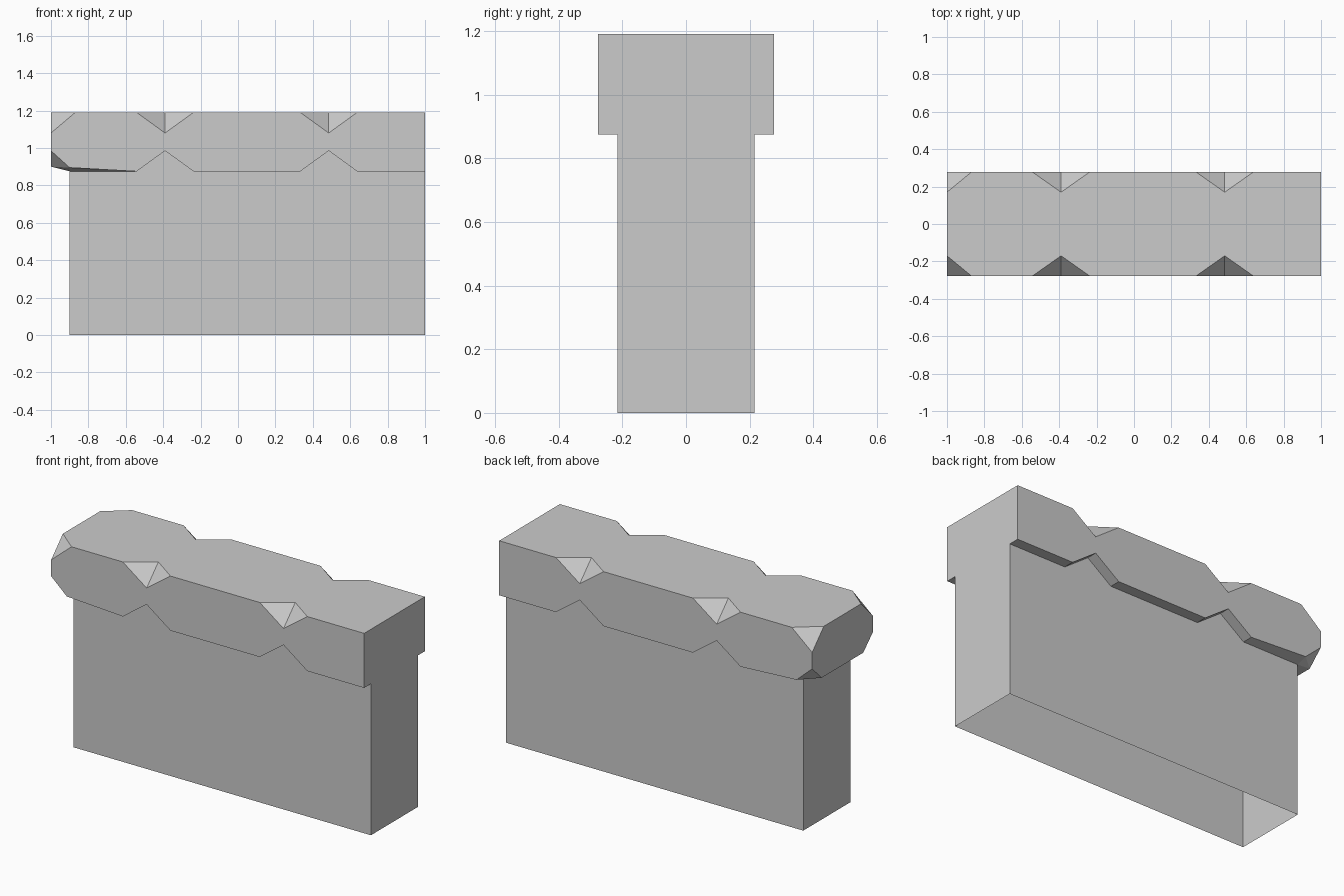
import bpy
import bmesh

cube = bpy.data.objects.get("Cube")
if cube:
    bpy.data.objects.remove(cube, do_unlink=True)

TOP, BASE = 1.19, 0.875       # coping top and underside heights
OUT, IN, DEEP = 0.277, 0.215, 0.17  # half depths: coping, wall, chip bottom
CHIP = 0.11                   # chip height
NOTCHES = (-0.39, 0.485)      # chip centres along the wall
HALF = 0.152                  # chip half width
END = -0.9                    # wall end under the overhang

stone = bpy.data.materials.new("Grey stone")
stone.use_nodes = True
GREY = (0.6, 0.6, 0.6, 1)
stone.diffuse_color = GREY
stone.node_tree.nodes["Principled BSDF"].inputs["Base Color"].default_value = GREY


def build(name, polygons):
    """Join polygons into one flat shaded shell."""
    bm = bmesh.new()
    for poly in polygons:
        bm.faces.new([bm.verts.new(p) for p in poly])
    bmesh.ops.remove_doubles(bm, verts=bm.verts, dist=0.0005)
    bmesh.ops.recalc_face_normals(bm, faces=bm.faces)
    mesh = bpy.data.meshes.new(name)
    bm.to_mesh(mesh)
    bm.free()
    mesh.materials.append(stone)
    obj = bpy.data.objects.new(name, mesh)
    bpy.context.collection.objects.link(obj)


def notched(z, depth):
    """Edge points (x, z) with a V at every notch."""
    pts = []
    for c in NOTCHES:
        pts += [(c - HALF, z), (c, z + depth), (c + HALF, z)]
    return pts + [(1, z)]


def at(points, y):
    return [(x, y, z) for x, z in points]


upper = [(-1, TOP - CHIP), (-0.87, TOP)] + notched(TOP, -CHIP)
lower = [(-1, BASE + CHIP), (END, 0.895)] + notched(BASE, CHIP)
rim = [(END, BASE)] + notched(BASE, CHIP)

coping, wall = [], []
top_edges, end_edges = [], []
for s in (1, -1):
    # Long faces of coping and wall
    coping.append(at(upper + lower[::-1], s * OUT))
    wall.append(at([(END, 0)] + rim + [(1, 0)], s * IN))

    # Underside strip between coping edge and wall
    outer, inner = at(lower[1:], s * OUT), at(rim, s * IN)
    for i in range(len(rim) - 1):
        coping.append([outer[i], outer[i + 1], inner[i + 1], inner[i]])

    # Chipped top edge
    edge = [(-1, s * DEEP, TOP), (-0.87, s * OUT, TOP)]
    coping.append(edge + [(-1, s * OUT, TOP - CHIP)])
    for c in NOTCHES:
        back, low = (c, s * DEEP, TOP), (c, s * OUT, TOP - CHIP)
        sides = [(c - HALF, s * OUT, TOP), (c + HALF, s * OUT, TOP)]
        for p in sides:
            coping.append([back, low, p])
        edge += [sides[0], back, sides[1]]
    top_edges.append(edge + [(1, s * OUT, TOP)])

    # Bevelled lower corner of the overhanging end
    tip, foot = (-1, s * 0.19, 0.9), (END, s * IN, BASE)
    corner = (-1, s * OUT, BASE + CHIP)
    coping.append([corner, outer[0], tip])
    coping.append([outer[0], foot, tip])
    end_edges.append([edge[0], (-1, s * OUT, TOP - CHIP), corner, tip, foot])

# Top face, overhanging end and its underside, flush end
coping.append(top_edges[0] + top_edges[1][::-1])
left, right = end_edges
coping.append(left[:4] + right[:4][::-1])
coping.append([left[3], left[4], right[4], right[3]])
coping.append([(1, -OUT, BASE), (1, -IN, BASE), (1, IN, BASE),
               (1, OUT, BASE), (1, OUT, TOP), (1, -OUT, TOP)])

# Wall ends, open underneath
for x in (END, 1):
    wall.append([(x, -IN, 0), (x, IN, 0), (x, IN, BASE), (x, -IN, BASE)])

build("wall_coping", coping)
build("wall_body", wall)
